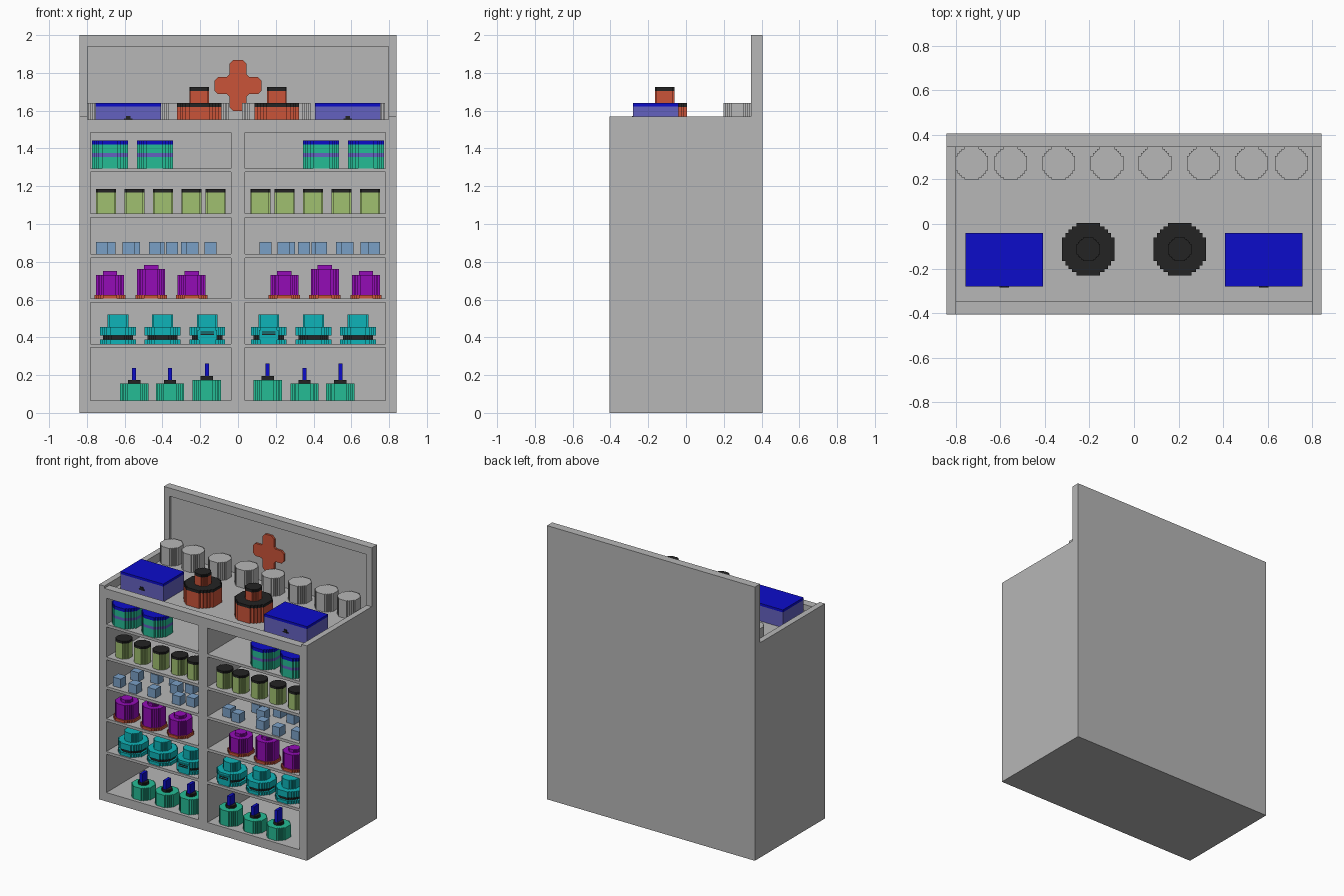
import bpy
import bmesh

cube = bpy.data.objects.get("Cube")
if cube:
    bpy.data.objects.remove(cube, do_unlink=True)


def linear(c):
    c /= 255
    return c / 12.92 if c <= 0.04045 else ((c + 0.055) / 1.055) ** 2.4


MATS = {}
for name, rgb in {
    "grey": (183, 183, 183), "black": (35, 35, 35), "red": (202, 83, 56),
    "blue": (12, 12, 202), "periwinkle": (100, 97, 192),
    "sea_green": (37, 188, 149), "lime": (160, 192, 112),
    "pale_blue": (122, 160, 198), "purple": (147, 12, 182),
    "cyan": (14, 180, 184),
}.items():
    m = bpy.data.materials.new(name)
    m.use_nodes = True
    col = tuple(linear(c) for c in rgb) + (1.0,)
    m.diffuse_color = col
    m.node_tree.nodes["Principled BSDF"].inputs["Base Color"].default_value = col
    MATS[name] = m

# Quarter outline of a stepped circle, unit radius
QUARTER = [(1, .45), (.87, .45), (.87, .62), (.75, .62), (.75, .75),
           (.62, .75), (.62, .87), (.45, .87), (.45, 1)]
ROUND = []
for i in range(4):
    for px, py in QUARTER:
        for _ in range(i):
            px, py = -py, px
        ROUND.append((px, py))


def extrude(bm, base, offset, index=0):
    """Closed prism from a list of 3D points."""
    n = len(base)
    a = [bm.verts.new(p) for p in base]
    b = [bm.verts.new([p[k] + offset[k] for k in range(3)]) for p in base]
    faces = [bm.faces.new(a[::-1]), bm.faces.new(b)]
    faces += [bm.faces.new((a[i], a[(i + 1) % n], b[(i + 1) % n], b[i])) for i in range(n)]
    for f in faces:
        f.material_index = index


def finish(name, bm, mats):
    bmesh.ops.recalc_face_normals(bm, faces=bm.faces)
    me = bpy.data.meshes.new(name)
    bm.to_mesh(me)
    bm.free()
    for m in mats:
        me.materials.append(MATS[m])
    ob = bpy.data.objects.new(name, me)
    bpy.context.scene.collection.objects.link(ob)
    return ob


def boxes(name, items):
    """items: (x0, x1, y0, y1, z0, z1, material)"""
    bm = bmesh.new()
    mats = list(dict.fromkeys(i[6] for i in items))
    for x0, x1, y0, y1, z0, z1, m in items:
        extrude(bm, [(x0, y0, z0), (x1, y0, z0), (x1, y1, z0), (x0, y1, z0)],
                (0, 0, z1 - z0), mats.index(m))
    return finish(name, bm, mats)


def vessel(name, x, y, z, layers):
    """Stack of stepped discs; layers: (radius, top height, material)"""
    bm = bmesh.new()
    mats = list(dict.fromkeys(l[2] for l in layers))
    for r, top, m in layers:
        extrude(bm, [(x + r * u, y + r * v, z) for u, v in ROUND],
                (0, 0, top - z), mats.index(m))
        z = top
    return finish(name, bm, mats)


# Cabinet carcass
W, F, B, IN, MID = 0.84, -0.405, 0.405, 0.78, 0.037
BACK, TRAY = 0.345, 1.51
SHELVES = [(0, .065), (.345, .365), (.585, .605), (.82, .84),
           (1.035, 1.055), (1.275, 1.295), (1.485, TRAY)]
for s, side in ((-1, "right"), (1, "left")):
    xa, xb = sorted((s * W, s * IN))
    boxes(side + "_side", [(xa, xb, F, BACK, 0, TRAY, "grey")])
    xa, xb = sorted((s * W, s * 0.797))
    boxes(side + "_tray_rim", [(xa, xb, F, BACK, TRAY, 1.57, "grey")])
    boxes(side + "_board_frame", [(xa, xb, BACK, .365, TRAY, 1.94, "grey")])
boxes("shelves", [(-IN, IN, F, BACK, a, b, "grey") for a, b in SHELVES])
boxes("divider", [(-MID, MID, F, BACK, a[1], b[0], "grey")
                  for a, b in zip(SHELVES, SHELVES[1:])])
boxes("tray_front_lip", [(-.797, .797, F, -.345, TRAY, 1.553, "grey")])
boxes("back_board", [(-W, W, .365, B, 0, 2, "grey")])
boxes("lower_back", [(-W, W, BACK, .365, 0, TRAY, "grey")])
boxes("board_frame_top", [(-W, W, BACK, .365, 1.94, 2, "grey")])

# Cross emblem with clipped tips
w, c, ax, az = .046, .02, .125, .135
arm = [(ax, -w + c), (ax, w - c), (ax - c, w), (w + .012, w), (w, w + .012),
       (w, az - c), (w - c, az)]
half = arm + [(-u, v) for u, v in arm[::-1]]
outline = half + [(-u, -v) for u, v in half]
outline = [p for i, p in enumerate(outline) if p != outline[i - 1]]
bm = bmesh.new()
extrude(bm, [(u, .35, 1.733 + v) for u, v in outline], (0, .016, 0))
finish("cross", bm, ["red"])

# Row of plain jars at the back of the tray
for i, x in enumerate((-.727, -.553, -.337, -.121, .094, .31, .526, .706)):
    vessel(f"tray_jar_{i + 1}", x, .272, TRAY, [(.073, 1.64, "grey")])

# Stoppered pots and lidded boxes on the tray
for s, side in ((-1, "right"), (1, "left")):
    vessel(side + "_pot", s * .205, -.113, TRAY,
           [(.118, 1.62, "red"), (.118, 1.64, "black"),
            (.052, 1.705, "red"), (.052, 1.725, "black")])
    xa, xb = sorted((s * .408, s * .755))
    xm = (xa + xb) / 2
    boxes(side + "_box", [
        (xa, xb, -.28, -.04, TRAY, 1.622, "periwinkle"),
        (xa, xb, -.28, -.04, 1.622, 1.64, "blue"),
        (xm - .012, xm + .012, -.285, -.28, 1.55, 1.573, "black"),
        (xm - .022, xm + .022, -.284, -.28, 1.55, 1.558, "black")])

for s, side in ((-1, "right"), (1, "left")):
    # Striped jars
    for i, x in enumerate((.44, .678)):
        vessel(f"{side}_striped_jar_{i + 1}", s * x, -.305, 1.295,
               [(.096, 1.355, "sea_green"), (.096, 1.375, "periwinkle"),
                (.096, 1.42, "sea_green"), (.096, 1.443, "blue")])
    # Lidded jars
    for i, x in enumerate((.118, .247, .398, .548, .698)):
        vessel(f"{side}_lidded_jar_{i + 1}", s * x, -.32, 1.055,
               [(.053, 1.168, "lime"), (.053, 1.185, "black")])
    # Scattered small cubes
    h = .032
    boxes(side + "_cubes", [
        (s * x - h, s * x + h, y - h, y + h, .84, .905, "pale_blue")
        for x, y in ((.72, -.34), (.68, -.19), (.58, -.36), (.55, -.15),
                     (.44, -.34), (.42, -.12), (.35, -.21), (.24, -.34),
                     (.27, -.15), (.145, -.31))])
    # Urns on red bases
    for i, (x, top) in enumerate(((.245, .73), (.46, .762), (.678, .73))):
        vessel(f"{side}_urn_{i + 1}", s * x, -.315, .605,
               [(.083, .624, "red"), (.074, top, "purple"),
                (.038, top + .022, "purple")])
    # Grooved flasks
    for i, x in enumerate((.163, .4, .636)):
        vessel(f"{side}_flask_{i + 1}", s * x, -.3, .365,
               [(.095, .388, "cyan"), (.08, .41, "black"), (.095, .455, "cyan"),
                (.055, .52, "cyan")])
    x = s * .163
    boxes(side + "_flask_label", [
        (x - .052, x + .052, -.401, -.393, .385, .44, "cyan"),
        (x - .035, x + .035, -.404, -.401, .413, .419, "black"),
        (x - .035, x + .035, -.404, -.401, .426, .432, "black")])

# Ink pots with flat stoppers
for i, (x, top, tip) in enumerate((
        (-.55, .155, .238), (-.36, .155, .238), (-.165, .175, .262),
        (.157, .175, .262), (.352, .155, .238), (.542, .155, .262))):
    vessel(f"ink_pot_{i + 1}", x, -.305, .065,
           [(.075, top, "sea_green"), (.033, top + .02, "black")])
    boxes(f"ink_stopper_{i + 1}",
          [(x - .011, x + .011, -.335, -.275, top + .02, tip, "blue")])
